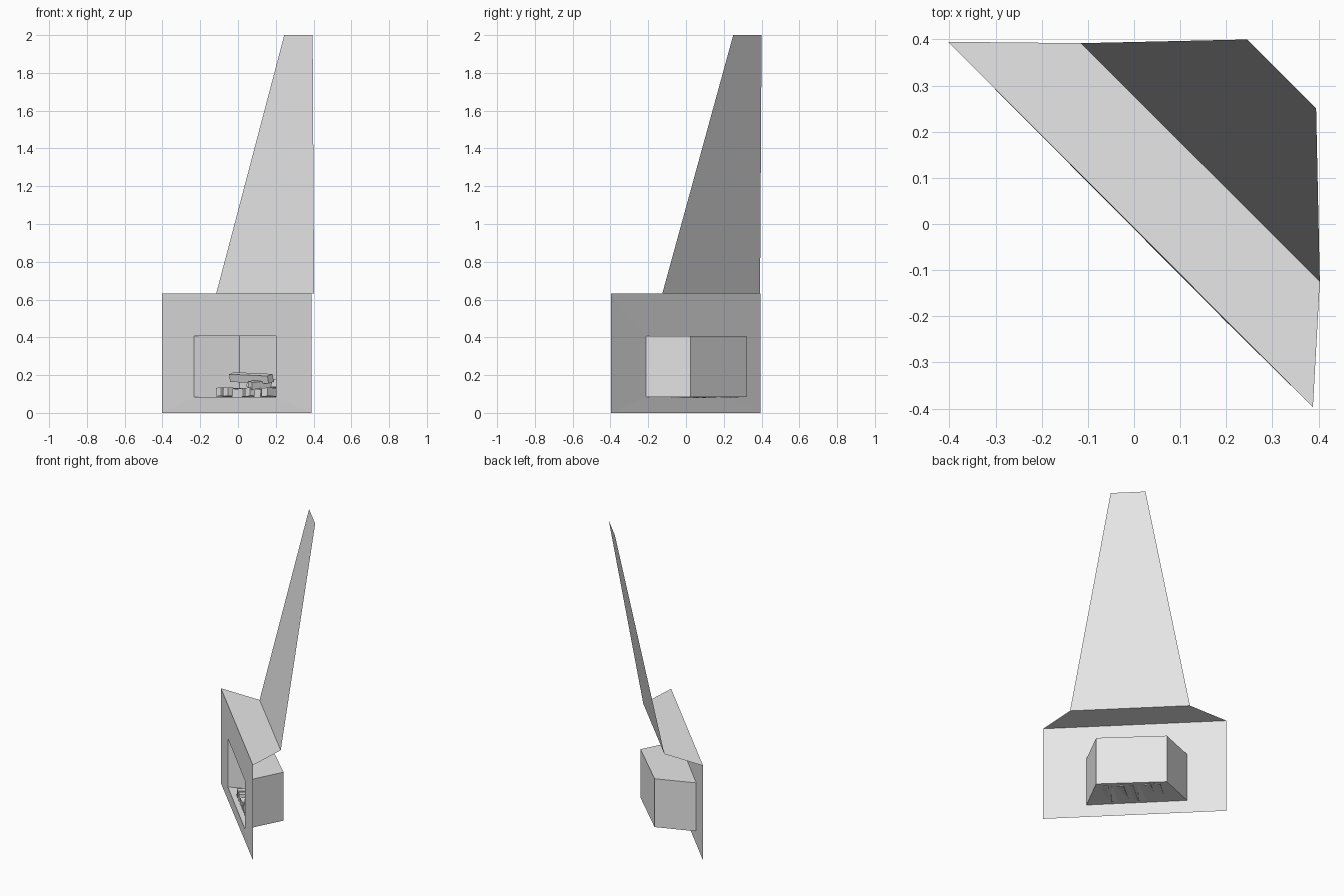
import bpy
import random
from math import radians
from mathutils import Euler, Matrix, Vector

if "Cube" in bpy.data.objects:
    bpy.data.objects.remove(bpy.data.objects["Cube"], do_unlink=True)

random.seed(4)
plaster = bpy.data.materials.new("pale_grey")
plaster.use_nodes = True
plaster.diffuse_color = (0.8, 0.8, 0.8, 1)
plaster.node_tree.nodes["Principled BSDF"].inputs["Base Color"].default_value = (0.8, 0.8, 0.8, 1)


def build(name, verts, faces):
    mesh = bpy.data.meshes.new(name)
    mesh.from_pydata(verts, [], faces)
    mesh.materials.append(plaster)
    obj = bpy.data.objects.new(name, mesh)
    bpy.context.collection.objects.link(obj)
    return obj


def raised(points, z):
    return [(x, y, z) for x, y in points]


# Plan outlines, left to right across the corner
SHELF, BASE, TOP = 0.633, 0.085, 0.408
wall_line = [(-0.403, 0.395), (0.388, -0.397)]
breast_line = [(-0.115, 0.392), (0.403, -0.125)]
flue_line = [(0.245, 0.4), (0.395, 0.25)]
mouth_line = [(-0.233, 0.225), (0.2, -0.212)]
back_line = [(0.008, 0.32), (0.32, 0.023)]

# Front wall with the hearth opening
outer = raised(wall_line, 0) + raised(wall_line[::-1], SHELF)
inner = raised(mouth_line, BASE) + raised(mouth_line[::-1], TOP)
build("front_wall", outer + inner,
      [(i, (i + 1) % 4, (i + 1) % 4 + 4, i + 4) for i in range(4)])

# Mantel shelf and leaning chimney breast
build("mantel_shelf", raised(wall_line, SHELF) + raised(breast_line[::-1], SHELF), [(0, 1, 2, 3)])
build("chimney_breast", raised(breast_line, SHELF) + raised(flue_line[::-1], 2.0), [(0, 1, 2, 3)])

# Firebox open to the front
ring = mouth_line + back_line[::-1]
build("firebox", raised(ring, BASE) + raised(ring, TOP),
      [(0, 1, 2, 3), (4, 7, 6, 5), (1, 5, 6, 2), (2, 6, 7, 3), (3, 7, 4, 0)])


# Logs: across runs along the wall, depth runs into the corner
def log(name, across, depth, z, size, turn=0, tilt=0, roll=0):
    spot = Matrix.Rotation(radians(-45), 4, "Z") @ Vector((across, depth, z))
    turned = Euler((radians(tilt), radians(roll), radians(turn - 45))).to_matrix()
    corners = [spot + turned @ Vector((sx * size[0] / 2, sy * size[1] / 2, sz * size[2] / 2))
               for sx in (-1, 1) for sy in (-1, 1) for sz in (-1, 1)]
    build(name, corners, [(0, 1, 3, 2), (4, 6, 7, 5), (0, 4, 5, 1),
                          (2, 3, 7, 6), (0, 2, 6, 4), (1, 5, 7, 3)])


for i in range(7):
    log(f"lower_log_{i + 1}", -0.165 + 0.055 * i, 0.12, 0.107, (0.042, 0.19, 0.045),
        turn=random.uniform(-8, 8), tilt=random.uniform(-3, 3), roll=random.uniform(-14, 14))
log("cross_log_front", 0.0, 0.1, 0.185, (0.27, 0.042, 0.042), turn=4, tilt=15, roll=2)
log("cross_log_back", 0.03, 0.175, 0.155, (0.26, 0.042, 0.042), turn=-6, tilt=-10)
log("upper_log", 0.075, 0.11, 0.15, (0.042, 0.16, 0.042), turn=-12, tilt=4, roll=10)
